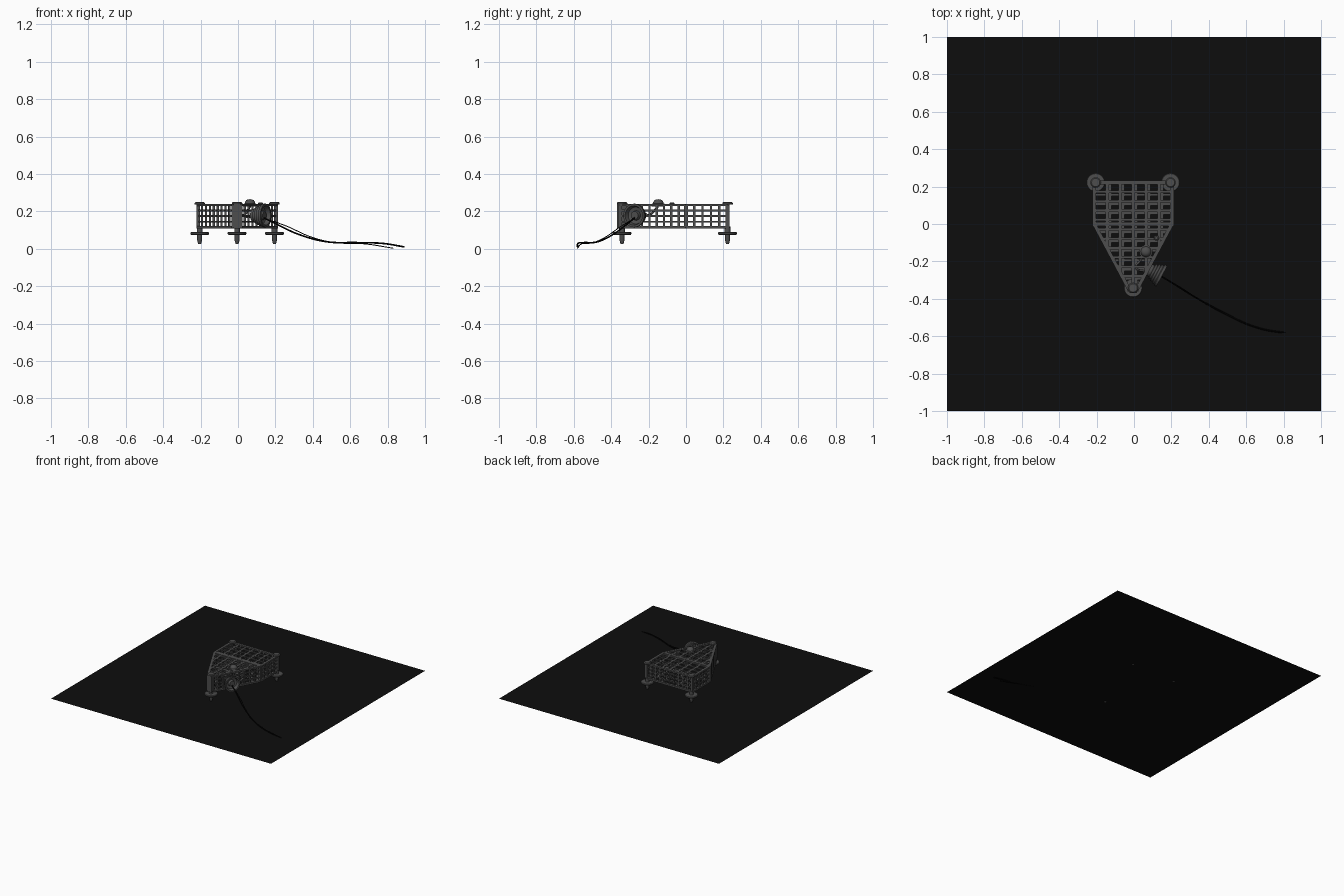
import bpy, bmesh, math
from mathutils import Vector, Matrix

if "Cube" in bpy.data.objects:
    bpy.data.objects.remove(bpy.data.objects["Cube"])

def material(name, v):
    m = bpy.data.materials.new(name)
    m.diffuse_color = (v, v, v, 1)
    m.use_nodes = True
    m.node_tree.nodes["Principled BSDF"].inputs["Base Color"].default_value = m.diffuse_color
    return m

GREY = material("dark grey metal", 0.075)
FLOOR = material("near black floor", 0.004)
BLACK = material("black rubber", 0.0008)

def finish(name, bm, mat, smooth=False):
    bmesh.ops.recalc_face_normals(bm, faces=bm.faces)
    me = bpy.data.meshes.new(name)
    bm.to_mesh(me)
    bm.free()
    me.materials.append(mat)
    ob = bpy.data.objects.new(name, me)
    bpy.context.collection.objects.link(ob)
    if smooth:
        bpy.ops.object.select_all(action='DESELECT')
        ob.select_set(True)
        bpy.context.view_layer.objects.active = ob
        bpy.ops.object.shade_smooth_by_angle(angle=math.radians(35))
    return ob

def beam(bm, a, b, w, h):
    """Box from a to b; w = width sideways, h = height."""
    a, b = Vector(a), Vector(b)
    d = (b - a).normalized()
    side = d.cross(Vector((0, 0, 1)))
    if side.length < 0.01:
        side = Vector((1, 0, 0))
    side.normalize()
    up = side.cross(d)
    m = Matrix((d, side, up)).transposed().to_4x4()
    m.translation = (a + b) / 2
    bmesh.ops.create_cube(bm, size=1, matrix=m @ Matrix.Diagonal(((b - a).length, w, h, 1)))

def lathe(name, profile, mat, matrix, segs=32):
    """Revolve (radius, height) points about z."""
    bm = bmesh.new()
    vs = [bm.verts.new((r, 0, z)) for r, z in profile]
    es = [bm.edges.new(p) for p in zip(vs, vs[1:])]
    bmesh.ops.spin(bm, geom=vs + es, axis=(0, 0, 1), cent=(0, 0, 0),
                   angle=math.tau, steps=segs)
    bmesh.ops.remove_doubles(bm, verts=bm.verts, dist=1e-5)
    bmesh.ops.transform(bm, matrix=matrix, verts=bm.verts)
    return finish(name, bm, mat, True)

def cable(name, pts, r, mat):
    cu = bpy.data.curves.new(name, 'CURVE')
    cu.dimensions = '3D'
    cu.bevel_depth = r
    cu.bevel_resolution = 2
    cu.use_fill_caps = True
    sp = cu.splines.new('BEZIER')
    sp.bezier_points.add(len(pts) - 1)
    for p, co in zip(sp.bezier_points, pts):
        p.co = co
        p.handle_left_type = p.handle_right_type = 'AUTO'
    cu.materials.append(mat)
    ob = bpy.data.objects.new(name, cu)
    bpy.context.collection.objects.link(ob)

# Floor sheet
bm = bmesh.new()
bmesh.ops.create_grid(bm, x_segments=1, y_segments=1, size=1,
                      matrix=Matrix.Translation((0, 0, 0.028)))
finish("floor_sheet", bm, FLOOR)

# Cage outline in plan: straight back half, tapered front half
CX, HW, YB, YF, NOSE = -0.005, 0.208, 0.222, -0.352, 0.02
Z0, Z1 = 0.115, 0.234
outline = [(CX - HW, YB), (CX - HW, 0), (CX - NOSE, YF),
           (CX + NOSE, YF), (CX + HW, 0), (CX + HW, YB)]

def half(y):
    return HW if y >= 0 else HW + (NOSE - HW) * y / YF

def front_y(x):
    t = abs(x - CX)
    return YF if t <= NOSE else YF * (HW - t) / (HW - NOSE)

# Side walls: rails, posts and fine lattice bars
bm = bmesh.new()
for i, p in enumerate(outline):
    q = outline[(i + 1) % 6]
    a, b = Vector((*p, 0)), Vector((*q, 0))
    up = lambda z: Vector((0, 0, z))
    for z, h in ((Z0, 0.014), (Z1, 0.012)):
        beam(bm, a + up(z), b + up(z), 0.02, h)
    for k in range(1, 4):
        z = Z0 + (Z1 - Z0) * k / 4
        beam(bm, a + up(z), b + up(z), 0.008, 0.010)
    n = max(1, round((b - a).length / 0.043))
    for k in range(n):
        c = a.lerp(b, k / n)
        w = 0.02 if k == 0 else 0.012
        beam(bm, c + up(Z0), c + up(Z1), w, w)
finish("side_lattice", bm, GREY)

# Top and bottom grilles
for name, z, shift in (("top_grille", Z1, 0.0), ("bottom_grille", Z0, 0.015)):
    bm = bmesh.new()
    for k in range(-2, 3):
        x = CX + k * 0.069 + shift
        beam(bm, (x, YB, z), (x, front_y(x), z), 0.017, 0.008)
    y = YB - 0.05 - shift
    while y > YF + 0.03:
        beam(bm, (CX - half(y), y, z), (CX + half(y), y, z), 0.014, 0.008)
        y -= 0.05
    beam(bm, (CX - HW, 0, z), (CX + HW, 0, z), 0.024, 0.011)
    finish(name, bm, GREY)

# Solid nose post
bm = bmesh.new()
beam(bm, (CX, -0.343, 0.108), (CX, -0.343, 0.24), 0.04, 0.05)
finish("nose_post", bm, GREY)

# Feet: corner cap, stem, disc and pointed tip
for label, x, y in (("left", CX - 0.2, 0.222), ("right", CX + 0.2, 0.222), ("front", CX, -0.342)):
    lathe(label + "_foot", [(0, 0.026), (0.008, 0.026), (0.013, 0.045), (0.013, 0.075),
          (0.047, 0.075), (0.05, 0.079), (0.05, 0.086), (0.047, 0.089), (0.015, 0.089),
          (0.015, 0.12), (0, 0.12)], GREY, Matrix.Translation((x, y, 0)))
    lathe(label + "_corner_cap", [(0, 0.236), (0.028, 0.236), (0.028, 0.244),
          (0.022, 0.25), (0, 0.25)], GREY, Matrix.Translation((x, y, 0)))

# Domed knob and a small button on the top
lathe("top_knob", [(0, 0.225), (0.036, 0.225), (0.036, 0.24), (0.028, 0.242), (0.027, 0.25),
      (0.02, 0.26), (0.01, 0.264), (0, 0.265)], GREY, Matrix.Translation((0.064, -0.148, 0)))
lathe("top_button", [(0, 0.23), (0.014, 0.23), (0.014, 0.243), (0.008, 0.248), (0, 0.248)],
      GREY, Matrix.Translation((0.12, -0.075, 0)))

# Ribbed cable socket flaring out of the right-hand slanted wall
out = Vector((0.885, -0.467, 0))
aim = Matrix.Translation((0.08, -0.243, 0.178)) @ out.to_track_quat('Z', 'Y').to_matrix().to_4x4()
lathe("cable_socket", [(0, 0), (0.034, 0), (0.034, 0.018), (0.044, 0.02), (0.042, 0.032),
      (0.051, 0.034), (0.049, 0.046), (0.057, 0.048), (0.055, 0.06), (0.063, 0.064),
      (0.063, 0.078), (0.052, 0.078), (0.045, 0.055), (0.026, 0.05), (0.022, 0.07),
      (0, 0.07)], GREY, aim)

# Cables running out over the floor and dipping through it at the end
cable("main_cable", [(0.13, -0.27, 0.17), (0.2, -0.312, 0.135), (0.33, -0.393, 0.075),
      (0.48, -0.475, 0.037), (0.64, -0.548, 0.033), (0.78, -0.578, 0.028),
      (0.89, -0.58, 0.01)], 0.0045, BLACK)
cable("thin_cable", [(0.13, -0.268, 0.165), (0.25, -0.34, 0.125), (0.4, -0.435, 0.06),
      (0.52, -0.497, 0.033), (0.68, -0.558, 0.026), (0.83, -0.58, 0.003)], 0.0025, BLACK)

# Looped wire inside the cage
cable("inner_wire", [(0.085, -0.245, 0.178), (0.045, -0.25, 0.17), (0.01, -0.23, 0.19),
      (0.03, -0.2, 0.18), (0.064, -0.15, 0.225)], 0.006, GREY)
